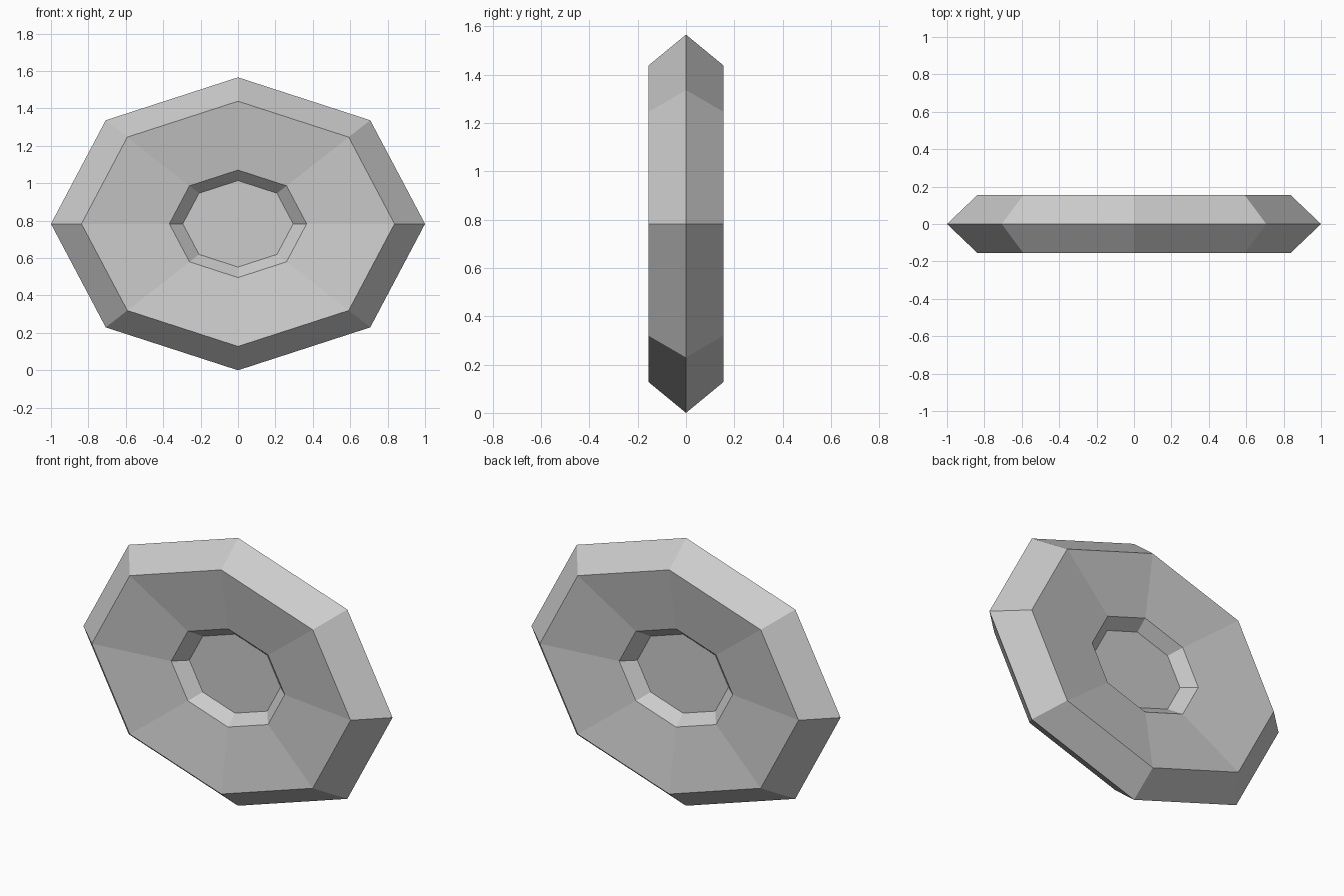
import bpy, bmesh, math

if "Cube" in bpy.data.objects:
    bpy.data.objects.remove(bpy.data.objects["Cube"])

SIDES = 8
HALF_HEIGHT = 0.783   # the disc is squashed vertically
# Profile from front hub to back hub: (radius, y)
front = [(0.295, -0.028), (0.367, -0.093), (0.837, -0.155)]
profile = front + [(1.0, 0.0)] + [(r, -y) for r, y in reversed(front)]

grey = bpy.data.materials.new("light grey")
grey.diffuse_color = (0.6, 0.6, 0.6, 1.0)
grey.use_nodes = True
grey.node_tree.nodes["Principled BSDF"].inputs["Base Color"].default_value = grey.diffuse_color

# Octagonal dished disc: rings of the profile joined by flat quads
bm = bmesh.new()
rings = []
for r, y in profile:
    ring = []
    for i in range(SIDES):
        a = 2 * math.pi * i / SIDES
        ring.append(bm.verts.new((r * math.cos(a), y,
                                  HALF_HEIGHT * (1 + r * math.sin(a)))))
    rings.append(ring)

for a, b in zip(rings, rings[1:]):
    for i in range(SIDES):
        j = (i + 1) % SIDES
        bm.faces.new((a[i], a[j], b[j], b[i]))

# Flat hub floors on both sides
bm.faces.new(rings[0])
bm.faces.new(rings[-1])
bmesh.ops.recalc_face_normals(bm, faces=bm.faces[:])

mesh = bpy.data.meshes.new("octagonal_disc")
bm.to_mesh(mesh)
bm.free()
mesh.materials.append(grey)
disc = bpy.data.objects.new("octagonal_disc", mesh)
bpy.context.collection.objects.link(disc)
